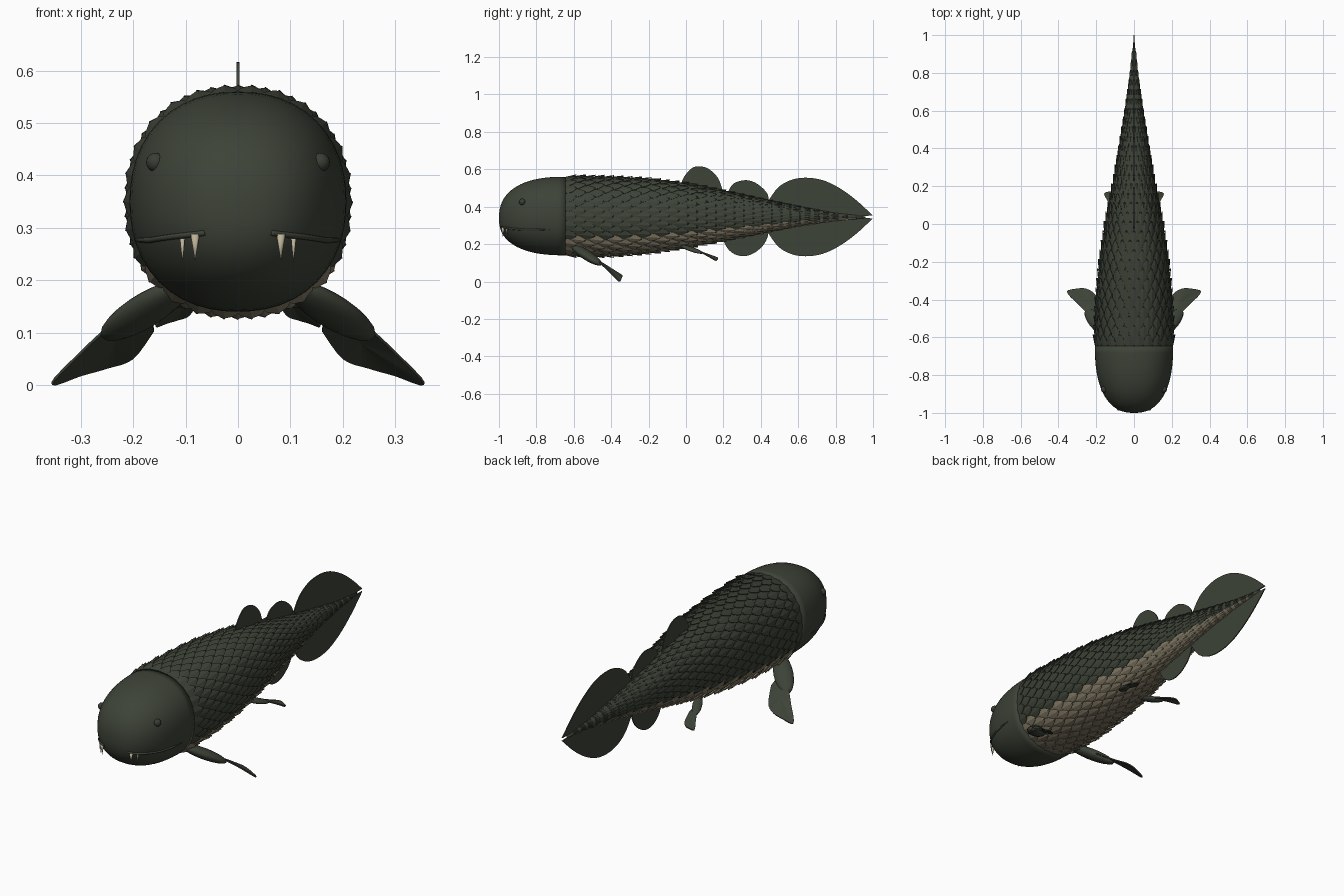
import bpy, bmesh, math
from mathutils import Vector, Matrix

if "Cube" in bpy.data.objects:
    bpy.data.objects.remove(bpy.data.objects["Cube"])


def material(name, rgb):
    m = bpy.data.materials.new(name)
    m.use_nodes = True
    m.diffuse_color = (*rgb, 1)
    bsdf = m.node_tree.nodes["Principled BSDF"]
    bsdf.inputs["Base Color"].default_value = (*rgb, 1)
    bsdf.inputs["Roughness"].default_value = 0.7
    return m


GREEN = material("dark olive green", (0.047, 0.056, 0.039))
BELLY = material("belly beige", (0.25, 0.215, 0.145))
IVORY = material("tooth ivory", (0.5, 0.44, 0.31))
EYE = material("eye green", (0.04, 0.047, 0.035))


def make(name, bm, *mats, smooth=False, mirror=False, thick=0, offset=0):
    me = bpy.data.meshes.new(name)
    bm.to_mesh(me)
    bm.free()
    ob = bpy.data.objects.new(name, me)
    bpy.context.collection.objects.link(ob)
    for m in mats:
        me.materials.append(m)
    if smooth:
        for p in me.polygons:
            p.use_smooth = True
    if thick:
        s = ob.modifiers.new("thickness", "SOLIDIFY")
        s.thickness, s.offset = thick, offset
    if mirror:
        ob.modifiers.new("mirror", "MIRROR")
    return ob


# Body profile: y, top z, bottom z, half width
PROFILE = [(-0.65, 0.56, 0.14, 0.207), (-0.4, 0.555, 0.14, 0.196),
           (-0.2, 0.545, 0.156, 0.178), (0, 0.52, 0.185, 0.148),
           (0.2, 0.482, 0.223, 0.11), (0.4, 0.44, 0.262, 0.077),
           (0.6, 0.4, 0.3, 0.046), (0.8, 0.363, 0.328, 0.019),
           (0.96, 0.348, 0.338, 0.004)]
POWER = 2.2


def section(y):
    """Centre height, half height and half width of the body at y."""
    if y < -0.65:
        t = max(0, (y + 1) / 0.35)
        r = (1 - (1 - t) ** 2.4) ** (1 / 2.4)
        return 0.338 + 0.012 * r, 0.21 * r, 0.207 * r
    for a, b in zip(PROFILE, PROFILE[1:]):
        if y <= b[0] or b is PROFILE[-1]:
            k = min(1, (y - a[0]) / (b[0] - a[0]))
            top, low, w = (a[i] + (b[i] - a[i]) * k for i in (1, 2, 3))
            return (top + low) / 2, (top - low) / 2, w


def surface(y, angle, grow=0.0):
    zc, h, w = section(y)
    c, s = math.cos(angle), math.sin(angle)
    r = (abs(c) ** POWER + abs(s) ** POWER) ** (-1 / POWER)
    return Vector(((w + grow) * c * r, y, zc + (h + grow) * s * r))


def side_x(y, z):
    zc, h, w = section(y)
    return w * max(0, 1 - abs((z - zc) / h) ** POWER) ** (1 / POWER)


def loft(rings, cap=True):
    bm = bmesh.new()
    rows = [[bm.verts.new(p) for p in ring] for ring in rings]
    n = len(rows[0])
    for a, b in zip(rows, rows[1:]):
        for i in range(n):
            bm.faces.new((a[i], a[(i + 1) % n], b[(i + 1) % n], b[i]))
    if cap:
        bm.faces.new(rows[0][::-1])
        bm.faces.new(rows[-1])
    bmesh.ops.recalc_face_normals(bm, faces=bm.faces)
    return bm


def ring(y, grow=0.0, n=48):
    return [surface(y, math.tau * i / n, grow) for i in range(n)]


# Smooth head and the core beneath the scales
head_y = [-1 + 0.355 * (i / 20) ** 2.2 for i in range(21)]
head_y[0] = -0.9999
make("head", loft([ring(y) for y in head_y]), GREEN, smooth=True)
core_y = [-0.66 + 1.62 * i / 30 for i in range(31)]
make("body_core", loft([ring(y, -0.012 * max(0, 0.9 - y) / 1.5) for y in core_y]),
     GREEN, smooth=True)

# Overlapping staggered scales; the underside ones are beige
AROUND, STEP, LENGTH = 26, 0.05, 0.105
OUTLINE = [(0, 0.75), (0.4, 1), (0.7, 0.8), (0.9, 0.4), (1, 0.08)]
bm = bmesh.new()
for row in range(31):
    y0 = -0.69 + row * STEP
    size = min(1, section(max(y0, -0.65))[2] / 0.15)
    for col in range(AROUND):
        mid = math.tau * (col + 0.5 * (row % 2)) / AROUND
        grid = []
        for v, width in OUTLINE:
            y = max(y0, -0.66) + v * (LENGTH + min(0, y0 + 0.66))
            lift = (-0.008 + 0.019 * v) * size
            grid.append([bm.verts.new(surface(
                y, mid + u * width * math.pi / AROUND * 1.04,
                lift + 0.003 * size * (1 - abs(u)))) for u in (-1, 0, 1)])
        for a, b in zip(grid, grid[1:]):
            for i in (0, 1):
                f = bm.faces.new((a[i], b[i], b[i + 1], a[i + 1]))
                f.material_index = int(math.sin(mid) < -0.5)
bmesh.ops.recalc_face_normals(bm, faces=bm.faces)
make("scales", bm, GREEN, BELLY, thick=0.003)


def smooth_path(pts, n=5):
    """Catmull-Rom points through an open path."""
    pts = [Vector(p) for p in pts]
    ext = [pts[0]] + pts + [pts[-1]]
    out = []
    for a, b, c, d in zip(ext, ext[1:], ext[2:], ext[3:]):
        for i in range(n):
            t = i / n
            out.append(0.5 * (2 * b + (c - a) * t + (2 * a - 5 * b + 4 * c - d) * t * t
                              + (3 * b - a - 3 * c + d) * t ** 3))
    return out + [pts[-1]]


# Thin upright fins on the centre line, outlined in y and z
def upright_fin(name, *paths):
    bm = bmesh.new()
    pts = [p for path in paths for p in smooth_path(path)]
    bm.faces.new([bm.verts.new((0, p.x, p.y)) for p in pts])
    make(name, bm, GREEN, thick=0.005)


upright_fin("front_dorsal_fin",
            [(-0.03, 0.51), (-0.01, 0.56), (0.03, 0.605), (0.07, 0.616), (0.12, 0.603),
             (0.17, 0.555), (0.195, 0.49)], [(0.18, 0.46), (0, 0.48)])
upright_fin("rear_dorsal_fin",
            [(0.22, 0.47), (0.25, 0.52), (0.3, 0.54), (0.35, 0.537), (0.4, 0.508),
             (0.437, 0.465), (0.44, 0.42)], [(0.43, 0.4), (0.24, 0.42)])
upright_fin("anal_fin",
            [(0.19, 0.24), (0.22, 0.18), (0.26, 0.146), (0.31, 0.136), (0.36, 0.15),
             (0.41, 0.19), (0.437, 0.24), (0.44, 0.28)], [(0.43, 0.3), (0.22, 0.29)])
lobe = [(0.43, 0.07), (0.49, 0.155), (0.56, 0.197), (0.64, 0.21), (0.73, 0.197),
        (0.82, 0.155), (0.91, 0.09), (1, 0.007)]
upright_fin("tail_fin", [(y, 0.345 + h) for y, h in lobe], [(0.87, 0.35), (0.87, 0.34)],
            [(y, 0.345 - h) for y, h in lobe[::-1]])


# Paired fins: a fleshy lobe ending in a thin fan
ROOT = Vector((0.13, -0.6, 0.185))
BLADE = [(0.17, -0.53, 0.15), (0.24, -0.48, 0.115), (0.3, -0.42, 0.062), (0.355, -0.36, 0.003),
         (0.3, -0.343, 0.02), (0.25, -0.345, 0.034), (0.2, -0.38, 0.052), (0.16, -0.46, 0.105)]


def paired_fin(name, place):
    start, end = Vector((0.1, -0.61, 0.195)), Vector((0.255, -0.455, 0.09))
    along = (end - start).normalized()
    normal = Vector((0.35, 0.6, 0.75))
    across = normal.cross(along).normalized()
    normal = along.cross(across)
    frame = Matrix((along, across, normal)).transposed().to_4x4()
    arm = bmesh.new()
    bmesh.ops.create_uvsphere(arm, u_segments=20, v_segments=12, radius=1)
    arm.transform(Matrix.Translation((start + end) / 2) @ frame
                  @ Matrix.Diagonal(((end - start).length / 2, 0.046, 0.026, 1)))
    arm.transform(place)
    make(name + "_lobe", arm, GREEN, smooth=True, mirror=True)
    fan = bmesh.new()
    rim = [fan.verts.new(p) for p in smooth_path(BLADE, 4)]
    hub = fan.verts.new((0.235, -0.42, 0.082))
    for a, b in zip(rim, rim[1:] + rim[:1]):
        fan.faces.new((hub, a, b))
    fan.transform(place)
    make(name + "_fan", fan, GREEN, mirror=True, thick=0.006)


paired_fin("pectoral_fin", Matrix())
paired_fin("pelvic_fin", Matrix.Translation((0.065, -0.02, 0.19))
           @ Matrix.Diagonal((0.41, 0.74, 0.42, 1)) @ Matrix.Translation(-ROOT))


# Lips: thin tapered tubes lying on the head
path = []
for i in range(25):
    y = -0.985 + 0.255 * (i / 24) ** 1.6
    z = 0.291 - 0.014 * min(1, i / 15)
    path.append((Vector((side_x(y, z), y, z)), 0.0055 * min(1, (25 - i) / 5)))
rings = []
for i, (p, r) in enumerate(path):
    d = (path[min(i + 1, 24)][0] - path[max(i - 1, 0)][0]).normalized()
    out = d.cross(Vector((0, 0, 1))).normalized()
    up = out.cross(d)
    rings.append([p + r * (out * math.cos(a) + up * math.sin(a))
                  for a in (math.tau * k / 8 for k in range(8))])
make("lips", loft(rings), GREEN, smooth=True, mirror=True)

# Fangs hanging from the lips
for name, y, z, r, length in (("large_fang", -0.977, 0.288, 0.009, 0.05),
                              ("small_fang", -0.958, 0.28, 0.005, 0.046)):
    bm = bmesh.new()
    bmesh.ops.create_cone(bm, cap_ends=True, segments=10, radius1=0.0005, radius2=r, depth=length)
    bm.transform(Matrix.Translation((side_x(y, z) + 0.002, y - 0.002, z - length / 2)))
    make(name, bm, IVORY, smooth=True, mirror=True)

# Eyes with a raised rim
eye = Vector((side_x(-0.875, 0.425) - 0.003, -0.875, 0.425))
bm = bmesh.new()
bmesh.ops.create_uvsphere(bm, u_segments=20, v_segments=12, radius=0.018)
bm.transform(Matrix.Translation(eye))
make("eyes", bm, EYE, smooth=True, mirror=True)
